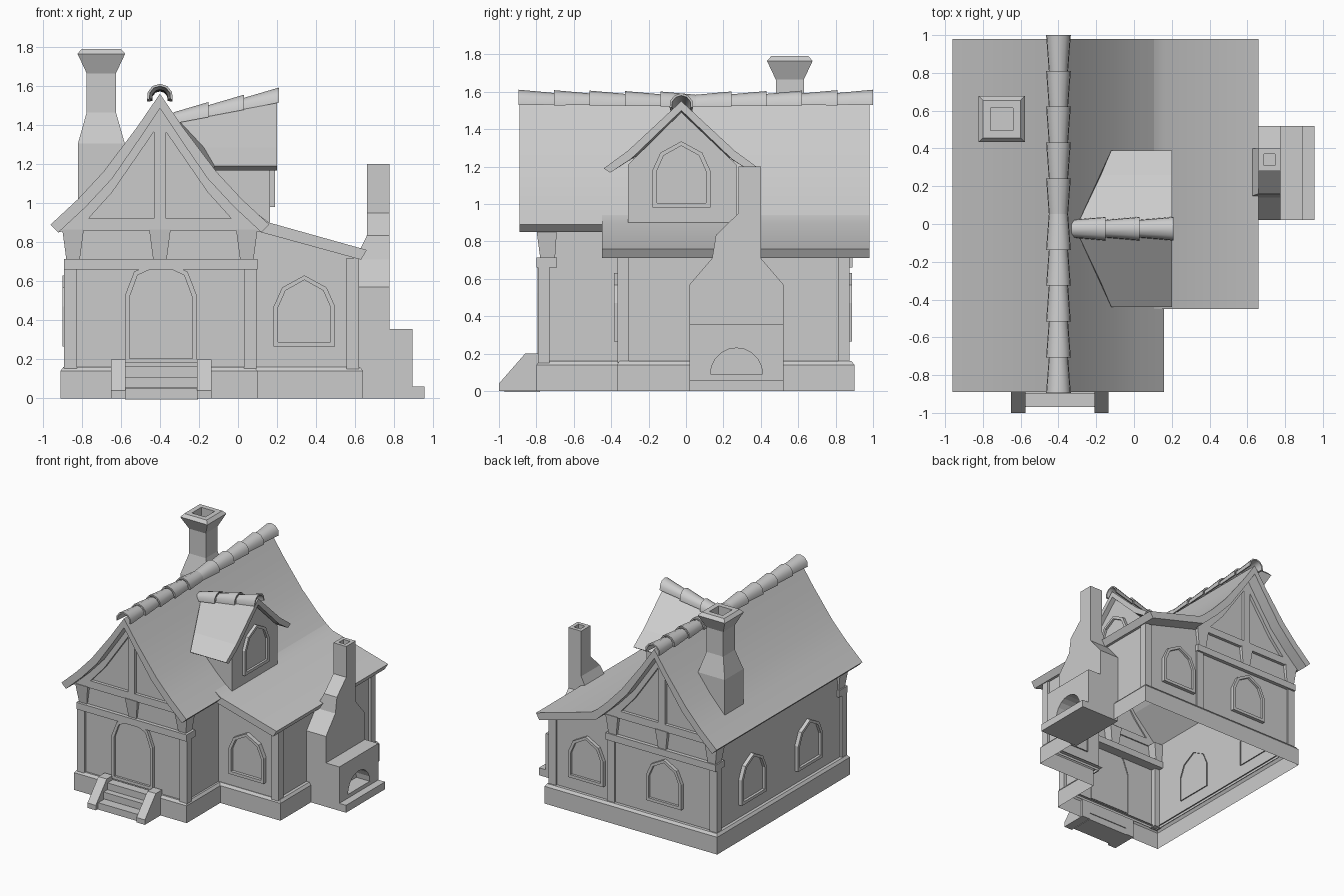
import bpy, bmesh, math

if "Cube" in bpy.data.objects:
    bpy.data.objects.remove(bpy.data.objects["Cube"])

CX = -0.40   # ridge line of the main house


def loft(name, rings, caps=(True, True), skip=(), smooth=False):
    """Join closed rings of 3D points into one mesh; skip = side edges left open."""
    bm = bmesh.new()
    vs = [[bm.verts.new(p) for p in r] for r in rings]
    n = len(rings[0])
    for a, b in zip(vs, vs[1:]):
        for i in range(n):
            if i not in skip:
                j = (i + 1) % n
                bm.faces.new((a[i], a[j], b[j], b[i]))
    if caps[0]:
        bm.faces.new(vs[0][::-1])
    if caps[1]:
        bm.faces.new(vs[-1])
    bmesh.ops.recalc_face_normals(bm, faces=bm.faces[:])
    me = bpy.data.meshes.new(name)
    bm.to_mesh(me)
    bm.free()
    ob = bpy.data.objects.new(name, me)
    bpy.context.collection.objects.link(ob)
    if smooth:
        bpy.ops.object.select_all(action='DESELECT')
        ob.select_set(True)
        bpy.context.view_layer.objects.active = ob
        bpy.ops.object.shade_smooth_by_angle(angle=math.radians(35))
    return ob


def place(axis, d, u, v):
    return {'x': (d, u, v), 'y': (u, d, v), 'z': (u, v, d)}[axis]


def prism(name, pts, axis, a, b, **kw):
    return loft(name, [[place(axis, d, u, v) for u, v in pts] for d in (a, b)], **kw)


def rects(name, secs, **kw):
    """Stack of rectangular sections (x0, x1, y0, y1, z)."""
    return loft(name, [[(a, c, z), (b, c, z), (b, d, z), (a, d, z)]
                       for a, b, c, d, z in secs], **kw)


def box(name, x0, x1, y0, y1, z0, z1):
    return rects(name, [(x0, x1, y0, y1, z0), (x0, x1, y0, y1, z1)])


def band(outer, inner, c):
    """Symmetric closed strip between two half profiles (offset, z), peak first."""
    def full(h):
        return [(c - u, z) for u, z in h[:0:-1]] + [(c + u, z) for u, z in h]
    return full(outer) + full(inner)[::-1]


def opening(name, axis, u, z, w, h, wall, out, sh=(0.56, 0.72, 0.83)):
    """Arched frame with a recessed panel; out = signed protrusion."""
    def ring(w, z, h, d):
        half = [(w, 0), (w, sh[0] * h), (sh[1] * w, sh[2] * h)]
        pts = half + [(0, h)] + [(-a, b) for a, b in half[::-1]]
        return [place(axis, d, u + a, z + b) for a, b in pts]
    t = 0.024
    loft(name, [ring(w, z, h, wall - out * 0.3), ring(w, z, h, wall + out),
                ring(w - t, z + t, h - 2 * t, wall + out),
                ring(w - t, z + t, h - 2 * t, wall + out * 0.3)], caps=(False, True))


def ridge_tile(name, p0, p1, r0, r1, side):
    """Tapered half-round cap tile from p0 to p1."""
    def ring(p, r):
        arc = [math.radians(-12 + 204 * i / 6) for i in range(7)]
        pts = [(r * math.cos(a), r * math.sin(a)) for a in arc]
        s = (r - 0.012) / r
        pts += [(a * s, b * s) for a, b in pts[::-1]]
        return [(p[0] + a * side[0], p[1] + a * side[1], p[2] + b) for a, b in pts]
    loft(name, [ring(p0, r0), ring(p1, r1)], smooth=True)


# Stone foundation, an L-shaped skirt open underneath
def ell(i, z):
    return [(-.91 + i, -.80 + i, z), (.10 - i, -.80 + i, z), (.10 - i, -.37 + i, z),
            (.64 - i, -.37 + i, z), (.64 - i, .90 - i, z), (-.91 + i, .90 - i, z)]


loft("foundation", [ell(0, 0), ell(0, .14), ell(.015, .16), ell(.05, .16)],
     caps=(False, False))

# Walls, open underneath and between house and wing
gable = [(-.87, .14), (-.87, .875), (-.645, 1.10), (CX, 1.47), (-.155, 1.10),
         (.07, .875), (.07, .14)]
prism("main_walls", gable, 'y', -.77, .86, skip=(5, 6))
prism("main_side_wall", [(.07, -.77), (.07, -.35), (.06, -.35), (.06, -.77)], 'z', .14, .88)
prism("wing_walls", [(.07, .14), (.60, .14), (.60, .73), (.07, .885)], 'y', -.35, .86,
      skip=(0, 3))

# Corner posts
for n, (x, y) in enumerate([(-.89, -.79), (.03, -.79), (-.89, .815), (.555, -.365),
                            (.555, .815), (.03, .815)]):
    top = .72 if n in (3, 4) else .70
    box(f"corner_post_{n}", x, x + .065, y, y + .06, .15, top)

# Roof slabs
roof_out = [(0, 1.56), (.12, 1.385), (.29, 1.16), (.42, 1.02), (.56, .89)]
roof_in = [(0, 1.485), (.10, 1.335), (.245, 1.125), (.38, .98), (.52, .85)]
prism("main_roof", band(roof_out, roof_in, CX), 'y', -.89, .98, smooth=True)
prism("wing_roof", [(.09, .952), (.16, .90), (.66, .76), (.63, .71), (.12, .85)],
      'y', -.45, .98, smooth=True)

# Gable timbers, front and back
rafter_in = [(0, 1.41), (.10, 1.265), (.245, 1.055), (.34, .95), (.40, .88)]
for tag, s, w in (("front", -1, -.77), ("back", 1, .86)):
    a, b = sorted((w - s * .01, w + s * .025))
    prism(f"{tag}_rafters", band(roof_in, rafter_in, CX), 'y', a, b)
    box(f"{tag}_king_post", CX - .03, CX + .03, a, b, .90, 1.44)
    box(f"{tag}_tie_beam", -.89, .10, a, b, .86, .92)
    a, b = sorted((w - s * .08, w + s * .03))
    box(f"{tag}_wall_beam", -.89, .10, a, b, .66, .715)
    for i, x in enumerate((-.845, CX, .045)):
        rects(f"{tag}_bracket_{i}", [(x - .035, x + .035, a + .02, b - .01, .715),
                                     (x - .055, x + .055, a, b, .865)])

# Main ridge tiles, flaring toward both ends
N, Y0, L = 10, -.895, .1895
for i in range(N):
    y = Y0 + i * L
    r0, r1 = (.067, .052) if i < N / 2 else (.052, .067)
    rise = [.012 * abs(k - N / 2) / (N / 2) for k in (i, i + 1)]
    ridge_tile(f"ridge_tile_{i}", (CX, y, 1.532 + rise[0]), (CX, y + L, 1.532 + rise[1]),
               r0, r1, (1, 0))

# Dormer: roof slab running back into the main roof, walls, tiles
DY = -.025
d_out = [(0, 1.55), (.285, 1.285), (.415, 1.19)]
d_in = [(0, 1.50), (.27, 1.24), (.38, 1.168)]
front = [(.20, y, z) for y, z in band(d_out, d_in, DY)]
back = []
for y, z in band(d_out, d_in, DY):
    k = min(abs(y - DY) / .4, 1)
    back.append((-.31 + .19 * k, y, z - .12 * max(0, 1 - 1.45 * k)))
loft("dormer_roof", [back, front])
loft("dormer_walls", [[(x, DY + y, z) for y, z in
                       ((-.285, .90), (.295, .90), (.295, 1.21), (0, top), (-.285, 1.21))]
                      for x, top in ((-.20, 1.37), (.165, 1.49))])
opening("dormer_window", 'x', DY, .98, .155, .355, .165, .025)
for i in range(3):
    p = [(.21 - .18 * k, DY, 1.528 - .037 * k) for k in (i, i + 1)]
    ridge_tile(f"dormer_ridge_tile_{i}", p[0], p[1], .064, .048, (0, 1))

# Windows and door
opening("door", 'y', -.395, .18, .185, .53, -.77, -.025, (.65, .74, .885))
opening("wing_front_window", 'y', .34, .265, .158, .365, -.35, -.035)
for i, x in enumerate((-.42, .28)):
    opening(f"back_window_{i}", 'y', x, .265, .158, .365, .86, .028)
for i, y in enumerate((.41, -.31)):
    opening(f"left_window_{i}", 'x', y, .265, .158, .365, -.87, -.03)

# Front steps with sloping cheek walls
for tag, x in (("left", -.65), ("right", -.21)):
    prism(f"step_cheek_{tag}", [(-1, 0), (-1, .04), (-.86, .20), (-.78, .20), (-.78, 0)],
          'x', x, x + .075)
for i, (y, z) in enumerate(((-.97, .05), (-.90, .11), (-.85, .165))):
    box(f"step_{i}", -.58, -.205, y, -.78, z - .055, z)

# Rear chimney with flared pot and flue
rects("rear_chimney", [(-.70 - r, -.70 + r, .555 - r, .555 + r, z) for r, z in
      ((.12, .98), (.12, 1.305), (.075, 1.465), (.075, 1.665), (.122, 1.765),
       (.10, 1.79), (.06, 1.79), (.06, 1.70))])

# Side chimney with shoulders and flue
rects("side_chimney", [(.60, .775, .02, .52, 0), (.60, .775, .02, .52, .57),
      (.60, .775, .14, .40, .71), (.66, .775, .16, .40, .834), (.66, .775, .28, .40, .95),
      (.66, .775, .28, .40, 1.20), (.688, .747, .31, .37, 1.20), (.688, .747, .31, .37, 1.12)])

# Outdoor hearth with arched opening on a plinth
arch = [(.27 - .14 * math.cos(math.pi * i / 10), .09 + .14 * math.sin(math.pi * i / 10))
        for i in range(11)]
prism("hearth", [(.02, .09)] + arch + [(.52, .09), (.52, .355), (.02, .355)], 'x', .77, .895)
box("hearth_sill", .77, .895, .02, .52, .06, .09)
box("hearth_plinth", .64, .955, .02, .52, 0, .06)
